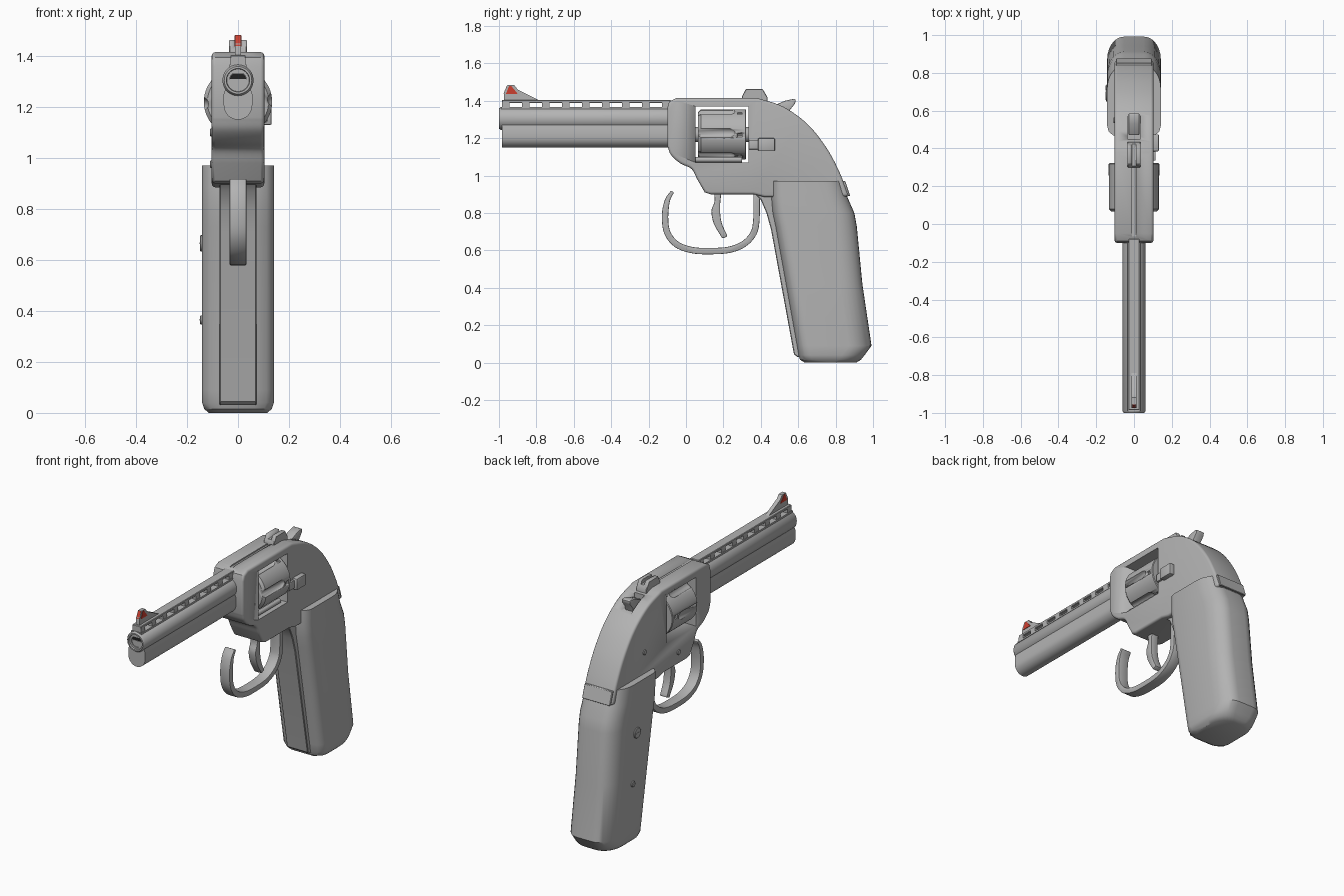
import bpy, bmesh, math
from mathutils import Vector

if "Cube" in bpy.data.objects:
    bpy.data.objects.remove(bpy.data.objects["Cube"])


def material(name, rgb):
    m = bpy.data.materials.new(name)
    m.diffuse_color = (*rgb, 1)
    m.use_nodes = True
    m.node_tree.nodes["Principled BSDF"].inputs["Base Color"].default_value = m.diffuse_color
    return m


STEEL = material("grey_steel", (0.45, 0.45, 0.45))
DARK = material("bore_black", (0.015, 0.015, 0.015))
RED = material("sight_red", (0.6, 0.05, 0.03))


def finish(name, bm, mat=STEEL, bevel=0, segs=3, smooth=True):
    bmesh.ops.recalc_face_normals(bm, faces=bm.faces)
    me = bpy.data.meshes.new(name)
    bm.to_mesh(me)
    bm.free()
    ob = bpy.data.objects.new(name, me)
    bpy.context.collection.objects.link(ob)
    me.materials.append(mat)
    bpy.ops.object.select_all(action='DESELECT')
    ob.select_set(True)
    bpy.context.view_layer.objects.active = ob
    if bevel:
        b = ob.modifiers.new("edge_round", 'BEVEL')
        b.width, b.segments = bevel, segs
        b.limit_method, b.angle_limit = 'ANGLE', math.radians(50)
        bpy.ops.object.modifier_apply(modifier=b.name)
    if smooth:
        bpy.ops.object.shade_smooth_by_angle(angle=math.radians(35))
    return ob


def loft(rings, cap=True):
    bm = bmesh.new()
    vs = [[bm.verts.new(p) for p in r] for r in rings]
    n = len(vs[0])
    for a, b in zip(vs, vs[1:]):
        for i in range(n):
            bm.faces.new((a[i], a[(i + 1) % n], b[(i + 1) % n], b[i]))
    if cap:
        bm.faces.new(vs[0])
        bm.faces.new(vs[-1])
    return bm


def prism(name, pts, x0, x1, **kw):
    """Side profile (y, z) extruded across x."""
    return finish(name, loft([[(x, y, z) for y, z in pts] for x in (x0, x1)]), **kw)


def box(name, x0, x1, y0, y1, z0, z1, **kw):
    return prism(name, [(y0, z0), (y1, z0), (y1, z1), (y0, z1)], x0, x1, **kw)


def lathe(name, prof, x, z, n=32, cap=True, **kw):
    """(y, radius) profile turned about an axis along y."""
    rings = [[(x + r * math.cos(2 * math.pi * i / n), y, z + r * math.sin(2 * math.pi * i / n))
              for i in range(n)] for y, r in prof]
    return finish(name, loft(rings, cap), **kw)


def pin(name, x0, x1, y, z, r, **kw):
    circ = [(y + r * math.cos(math.pi * i / 10), z + r * math.sin(math.pi * i / 10)) for i in range(20)]
    return prism(name, circ, x0, x1, **kw)


def spline(pts, k=5):
    """Smooth path through the points."""
    p = [Vector(q) for q in pts]
    p = [2 * p[0] - p[1]] + p + [2 * p[-1] - p[-2]]
    out = []
    for a, b, c, d in zip(p, p[1:], p[2:], p[3:]):
        for j in range(k):
            t = j / k
            out.append(0.5 * (2 * b + (c - a) * t + (2 * a - 5 * b + 4 * c - d) * t * t
                              + (3 * b - a - 3 * c + d) * t ** 3))
    return out + [p[-2]]


def cut(ob, cutter):
    m = ob.modifiers.new("cut", 'BOOLEAN')
    m.operation, m.object = 'DIFFERENCE', cutter
    bpy.ops.object.select_all(action='DESELECT')
    bpy.context.view_layer.objects.active = ob
    ob.select_set(True)
    bpy.ops.object.modifier_apply(modifier=m.name)
    bpy.data.objects.remove(cutter)


# Frame with cylinder window
back = spline([(0.38, 1.415), (0.52, 1.368), (0.65, 1.275), (0.75, 1.15), (0.82, 1.02), (0.87, 0.89)])
nose = spline([(0.06, 0.98), (0.03, 1.035), (-0.03, 1.065), (-0.08, 1.11), (-0.1, 1.16)])
frame = prism("frame", [tuple(p) for p in nose] + [(-0.1, 1.36), (-0.09, 1.395), (-0.05, 1.415)]
              + [tuple(p) for p in back]
              + [(0.82, 0.885), (0.42, 0.885), (0.36, 0.9), (0.13, 0.9), (0.1, 0.91)],
              -0.103, 0.103, bevel=0.014)
cut(frame, box("window_cutter", -0.3, 0.3, 0.05, 0.335, 1.07, 1.37))
cut(frame, box("top_groove_cutter", -0.01, 0.01, -0.2, 0.31, 1.407, 1.5))
cut(frame, box("hammer_slot_cutter", -0.034, 0.034, 0.45, 0.6, 1.33, 1.5))

# Fluted cylinder, its axle and the rod below
drum = lathe("cylinder", [(0.065, 0.12), (0.08, 0.134), (0.318, 0.134), (0.322, 0.13)], 0, 1.22, n=60)
for i in range(6):
    a = i * math.pi / 3 + 0.06
    c, s = math.cos(a), math.sin(a)
    cut(drum, lathe("flute_cutter", [(0.0, 0.026), (0.235, 0.026), (0.255, 0.018), (0.265, 0.006)],
                    0.142 * c, 1.22 + 0.142 * s, n=16))
    cut(drum, lathe("notch_cutter", [(0.275, 0.011), (0.3, 0.011)],
                    0.133 * math.cos(a - 0.1), 1.22 + 0.133 * math.sin(a - 0.1), n=8))
lathe("cylinder_axle", [(0.03, 0.04), (0.35, 0.04)], 0, 1.22)
lathe("crane_rod", [(0.04, 0.014), (0.3, 0.014)], 0.07, 1.085, n=16)

# Barrel tube with stepped muzzle and dark bore
lathe("barrel", [(-0.08, 0.061), (-0.99, 0.061), (-1.0, 0.054), (-1.0, 0.046), (-0.99, 0.044),
                 (-0.99, 0.033), (-0.9, 0.033)], 0, 1.305, n=40)
lathe("bore", [(-0.982, 0.0325), (-0.95, 0.0325)], 0, 1.305, mat=DARK)

# Rounded lug under the barrel
arc = [(0.056 * math.cos(t), 1.206 + 0.056 * math.sin(t))
       for t in [math.pi + math.pi * i / 16 for i in range(17)]]
lug = arc + [(0.056, 1.25), (0.048, 1.275), (0.048, 1.31), (-0.048, 1.31), (-0.048, 1.275), (-0.056, 1.25)]
finish("barrel_lug", loft([[(x, y, z) for x, z in lug] for y in (-0.985, -0.08)]))

# Vented rib on posts
box("rib_base", -0.034, 0.034, -0.99, -0.08, 1.33, 1.366)
box("rib_top", -0.03, 0.03, -0.985, -0.08, 1.388, 1.404, bevel=0.003, segs=1)
for i in range(9):
    y = -0.985 + i * 0.107
    box("rib_post", -0.03, 0.03, y, y + 0.04, 1.36, 1.392)

# Front sight with red inserts
prism("front_sight", [(-0.973, 1.4), (-0.973, 1.445), (-0.955, 1.483), (-0.918, 1.483), (-0.9, 1.46),
                      (-0.78, 1.4)], -0.012, 0.012)
for s in (-1, 1):
    prism("sight_insert", [(-0.963, 1.437), (-0.945, 1.48), (-0.935, 1.48), (-0.9, 1.437)],
          s * 0.011, s * 0.0145, mat=RED)
prism("sight_face", [(-0.975, 1.44), (-0.957, 1.482), (-0.954, 1.482), (-0.97, 1.44)], -0.009, 0.009, mat=RED)

# Rear sight with notch, and hammer
rear = prism("rear_sight", [(0.3, 1.405), (0.3, 1.425), (0.32, 1.463), (0.41, 1.463), (0.435, 1.42),
                            (0.435, 1.39)], -0.035, 0.035, bevel=0.003, segs=1)
cut(rear, box("notch_cutter", -0.011, 0.011, 0.2, 0.5, 1.44, 1.5))
prism("hammer", [(0.47, 1.3), (0.47, 1.375), (0.53, 1.4), (0.575, 1.41), (0.587, 1.405), (0.583, 1.385),
                 (0.555, 1.35), (0.55, 1.3)], -0.028, 0.028, bevel=0.004, segs=2)

# Cylinder latch on the right side
box("latch", 0.09, 0.132, 0.385, 0.475, 1.13, 1.2, bevel=0.006, segs=2)
box("latch_arm", 0.09, 0.115, 0.335, 0.39, 1.14, 1.19, bevel=0.004, segs=2)

# Open trigger guard: ribbon along a smooth path
path = spline([(-0.072, 0.915), (-0.1, 0.865), (-0.112, 0.78), (-0.1, 0.695), (-0.05, 0.632), (0.03, 0.602),
               (0.12, 0.596), (0.23, 0.603), (0.31, 0.635), (0.36, 0.69), (0.376, 0.76), (0.378, 0.9)])
left, right = [], []
for i, p in enumerate(path):
    d = (path[min(i + 1, len(path) - 1)] - path[max(i - 1, 0)]).normalized()
    n = Vector((-d.y, d.x)) * (0.009 + 0.008 * min(1, i / 8))
    left.append(tuple(p + n))
    right.append(tuple(p - n))
prism("trigger_guard", left + right[::-1], -0.033, 0.033, bevel=0.004, segs=2)

# Trigger
tf = spline([(0.15, 0.92), (0.152, 0.86), (0.136, 0.81), (0.15, 0.74), (0.195, 0.663)], 4)
tb = spline([(0.222, 0.675), (0.19, 0.75), (0.182, 0.83), (0.19, 0.92)], 4)
prism("trigger", [tuple(p) for p in tf + tb], -0.025, 0.025, bevel=0.005, segs=2)


# Grip: rounded cross-sections stacked in height
def grip_ring(z, yf, yb, w):
    half = [(0.065, yf), (w - 0.03, yf + 0.015), (w - 0.008, yf + 0.035), (w, yf + 0.065)]
    half += [(w - 0.09 + 0.09 * math.cos(t), yb - 0.12 + 0.12 * math.sin(t))
             for t in [math.pi / 2 * i / 7 for i in range(8)]]
    return [(x, y, z) for x, y in half] + [(-x, y, z) for x, y in half[::-1]]


sections = [(0.97, 0.455, 0.838, 0.142), (0.88, 0.455, 0.865, 0.142), (0.8, 0.462, 0.9, 0.142),
            (0.73, 0.477, 0.913, 0.142), (0.42, 0.533, 0.943, 0.142), (0.09, 0.592, 0.992, 0.142),
            (0.04, 0.6, 0.955, 0.141), (0.015, 0.61, 0.935, 0.132), (0.0, 0.635, 0.91, 0.115)]
finish("grip", loft([grip_ring(*s) for s in sections]))

# Front strap running down the grip, and the tang plate at its back
prism("front_strap", [(0.37, 0.9), (0.40, 0.87), (0.43, 0.8), (0.455, 0.71), (0.577, 0.045), (0.595, 0.03),
                      (0.65, 0.03), (0.6, 0.6), (0.6, 0.9)], -0.072, 0.072, bevel=0.004, segs=1)
prism("tang_plate", [(0.825, 0.9), (0.835, 0.97), (0.852, 0.97), (0.878, 0.89)], -0.095, 0.095, bevel=0.003, segs=1)

# Screws and pins on the left side
for y, z, r in ((0.68, 0.665, 0.032), (0.72, 0.365, 0.018)):
    pin("grip_screw", -0.149, -0.13, y, z, r, bevel=0.003, segs=1)
    box("screw_slot", -0.1505, -0.149, y - r * 0.7, y + r * 0.7, z - 0.003, z + 0.003)
for y, z in ((0.55, 1.1), (0.22, 0.975)):
    pin("frame_pin", -0.109, -0.09, y, z, 0.015, bevel=0.002, segs=1)
